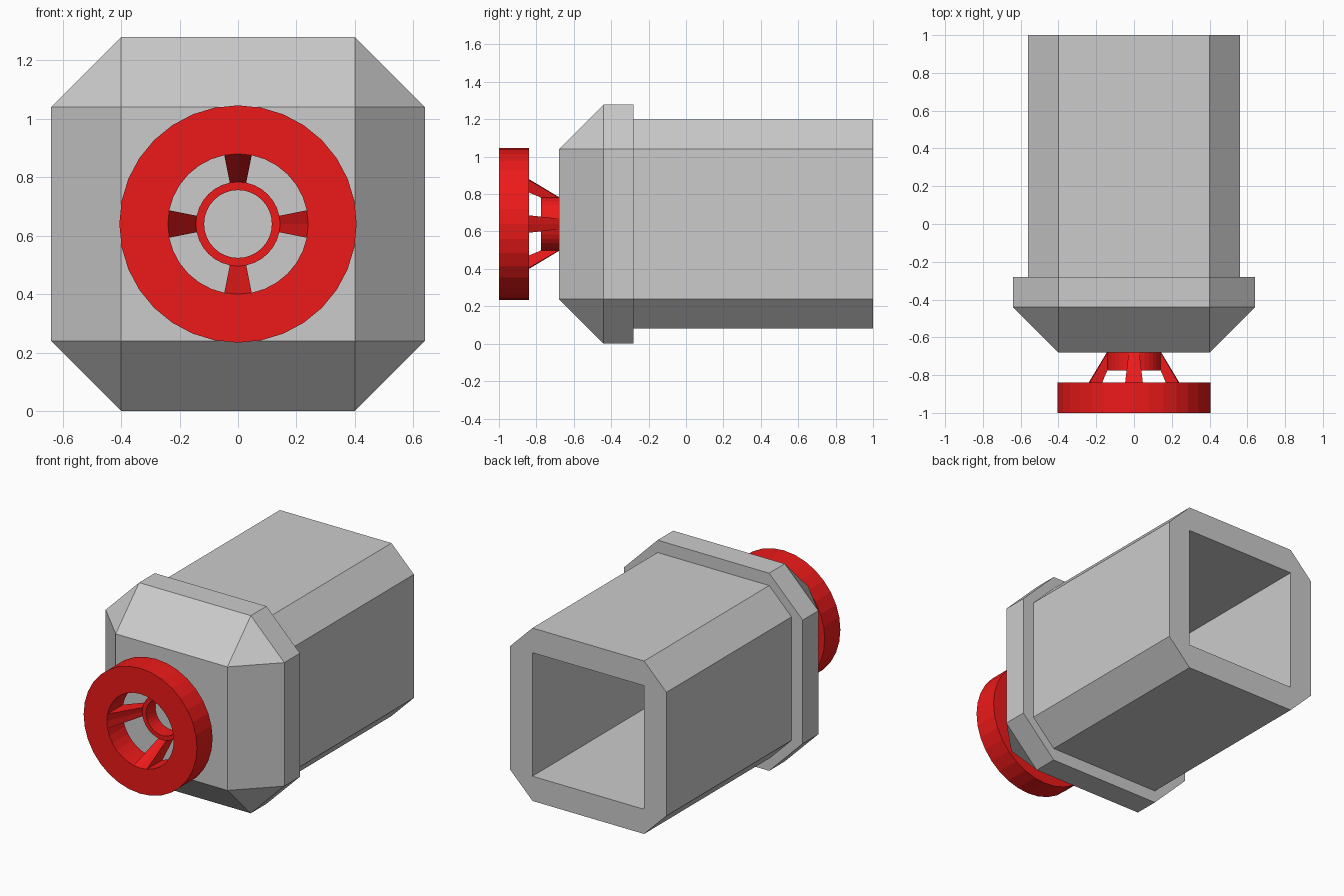
import bpy, bmesh, math

if "Cube" in bpy.data.objects:
    bpy.data.objects.remove(bpy.data.objects["Cube"])

CZ = 0.64   # height of the central axis
N = 32      # sides of the wheel

red = bpy.data.materials.new("red_paint")
red.diffuse_color = (0.85, 0.01, 0.01, 1)
red.use_nodes = True
red.node_tree.nodes["Principled BSDF"].inputs["Base Color"].default_value = red.diffuse_color


def octagon(half, y, flat=0.4):
    """Chamfered square; collapses to a plain square when half == flat."""
    pts = [(flat, half), (half, flat), (half, -flat), (flat, -half),
           (-flat, -half), (-half, -flat), (-half, flat), (-flat, half)]
    return [(x, y, CZ + z) for x, z in pts]


def polar(r, k, y):
    a = 2 * math.pi * k / N
    return (r * math.sin(a), y, CZ + r * math.cos(a))


def circle(r, y):
    return [polar(r, k, y) for k in range(N)]


def loft(name, sections, closed=False, mat=None):
    """Skin a row of equal-length loops; join last to first, or cap both ends."""
    bm = bmesh.new()
    rows = [[bm.verts.new(p) for p in s] for s in sections]
    pairs = list(zip(rows, rows[1:]))
    if closed:
        pairs.append((rows[-1], rows[0]))
    else:
        bm.faces.new(rows[0])
        bm.faces.new(rows[-1])
    for a, b in pairs:
        for i in range(len(a)):
            j = (i + 1) % len(a)
            bm.faces.new((a[i], a[j], b[j], b[i]))
    bmesh.ops.remove_doubles(bm, verts=bm.verts, dist=1e-5)
    bmesh.ops.recalc_face_normals(bm, faces=bm.faces)
    me = bpy.data.meshes.new(name)
    bm.to_mesh(me)
    bm.free()
    ob = bpy.data.objects.new(name, me)
    bpy.context.collection.objects.link(ob)
    if mat:
        me.materials.append(mat)
    return ob


# Hollow housing: cavity floor, back rim, outer walls, collar, tapered nose
loft("housing", [octagon(h, y) for h, y in (
    (0.40, -0.44), (0.40, 1.0), (0.56, 1.0), (0.56, -0.28),
    (0.64, -0.28), (0.64, -0.44), (0.40, -0.68))])

# Wheel rim and hub
for name, r_in, r_out, y0, y1 in (("wheel_rim", 0.24, 0.406, -1.0, -0.84),
                                  ("wheel_hub", 0.116, 0.144, -0.775, -0.68)):
    loft(name, [circle(r_out, y0), circle(r_out, y1),
                circle(r_in, y1), circle(r_in, y0)], closed=True, mat=red)

# Four spokes flaring from the hub out to the rim's inner wall
for s in range(4):
    ks = [s * N // 4 + d for d in (-1, 0, 1)]
    loft(f"spoke_{s + 1}",
         [[polar(r, k, y0) for k in ks] + [polar(r, k, y1) for k in ks[::-1]]
          for r, y0, y1 in ((0.144, -0.775, -0.68), (0.24, -1.0, -0.84))], mat=red)
